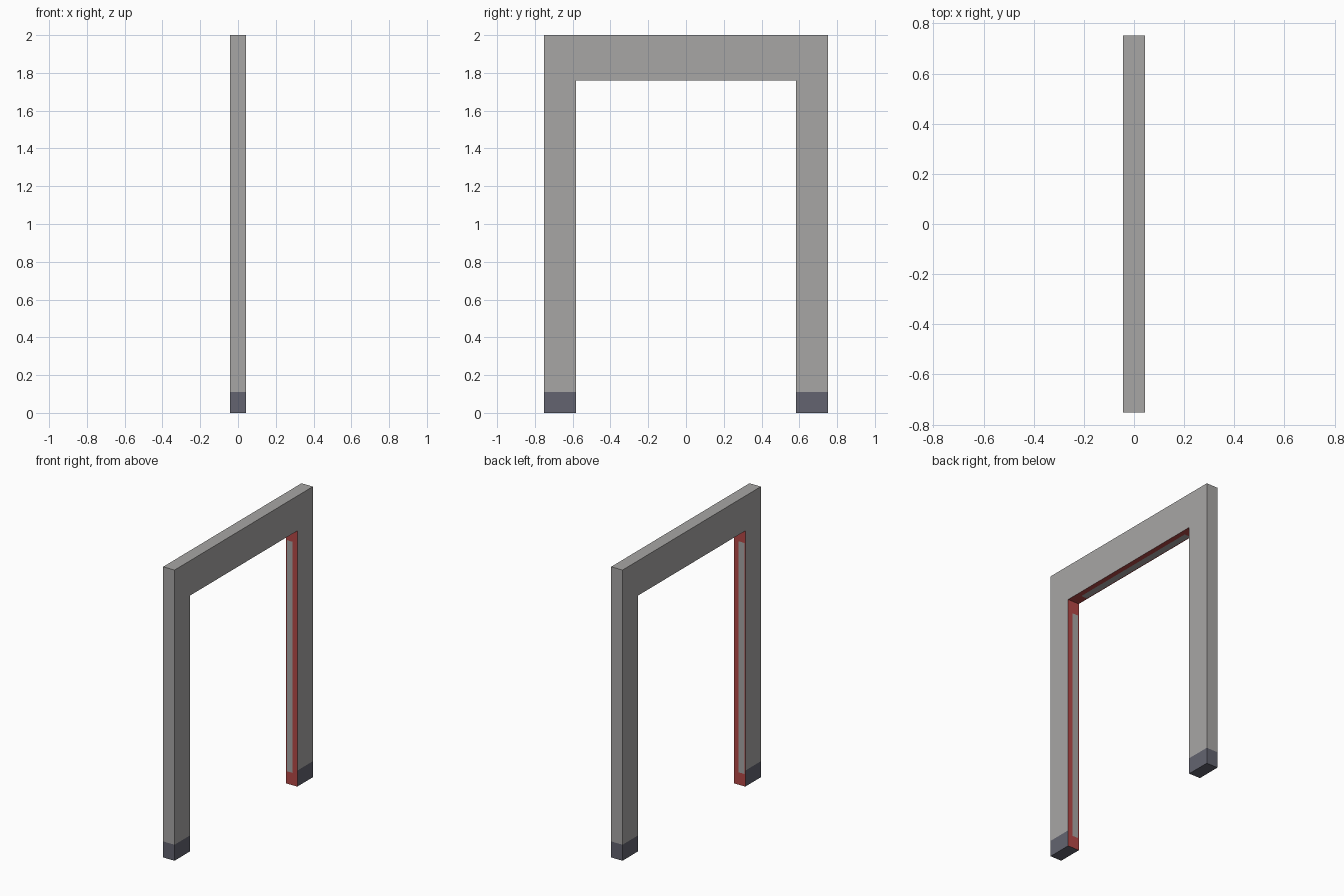
import bpy, bmesh
from mathutils import Vector

if "Cube" in bpy.data.objects:
    bpy.data.objects.remove(bpy.data.objects["Cube"])

W, Y, Z = 0.043, 0.752, 2.0       # half thickness, half width, height
YI, ZI, FOOT = 0.583, 1.76, 0.11  # opening half width and height, foot band


def material(name, rgb):
    m = bpy.data.materials.new(name)
    m.diffuse_color = (*rgb, 1)
    m.use_nodes = True
    m.node_tree.nodes["Principled BSDF"].inputs["Base Color"].default_value = m.diffuse_color
    return m


grey = material("warm_grey", (0.39, 0.38, 0.375))
slate = material("slate_blue", (0.125, 0.127, 0.162))
red = material("dull_red", (0.456, 0.065, 0.062))


def finish(bm, name, mats):
    me = bpy.data.meshes.new(name)
    bm.to_mesh(me)
    bm.free()
    for m in mats:
        me.materials.append(m)
    bpy.context.collection.objects.link(bpy.data.objects.new(name, me))


# Door frame: mitred posts and header, open on the inner sides
bm = bmesh.new()
profile = [(-Y, 0), (-Y, Z), (Y, Z), (Y, 0), (YI, 0), (YI, ZI), (-YI, ZI), (-YI, 0)]
back, front = [[bm.verts.new((x, y, z)) for y, z in profile] for x in (-W, W)]
for quad in ((0, 1, 6, 7), (1, 2, 5, 6), (2, 3, 4, 5)):
    bm.faces.new([front[i] for i in reversed(quad)])
    bm.faces.new([back[i] for i in quad])
for i in (0, 1, 2, 3, 7):
    j = (i + 1) % 8
    bm.faces.new((back[j], back[i], front[i], front[j]))
for f in bm.faces:
    f.normal_update()
# Slate feet below the cut line
bmesh.ops.bisect_plane(bm, geom=bm.verts[:] + bm.edges[:] + bm.faces[:],
                       plane_co=(0, 0, FOOT), plane_no=(0, 0, 1))
bmesh.ops.recalc_face_normals(bm, faces=bm.faces[:])
for f in bm.faces:
    f.material_index = int(f.calc_center_median().z < FOOT)
finish(bm, "door_frame", [grey, slate])

# Inner lining: red panels, each with a grey strip
bm = bmesh.new()


def lining(start, end, inset, facing):
    start, end = Vector(start), Vector(end)
    along = (end - start).normalized()
    stops = [start, start + along * inset, end - along * inset, end]
    rows = [[bm.verts.new((x, p.y, p.z)) for x in (-W, -0.036, 0.008, W)] for p in stops]
    for r in range(3):
        for c in range(3):
            f = bm.faces.new((rows[r][c], rows[r][c + 1], rows[r + 1][c + 1], rows[r + 1][c]))
            f.material_index = int(r == 1 and c == 1)
            f.normal_update()
            if f.normal.dot(Vector(facing)) < 0:
                f.normal_flip()


for s in (-1, 1):
    lining((0, s * YI, 0), (0, s * YI, ZI), 0.085, (0, -s, 0))
lining((0, -YI, ZI), (0, YI, ZI), 0.085, (0, 0, -1))
finish(bm, "inner_lining", [red, grey])
